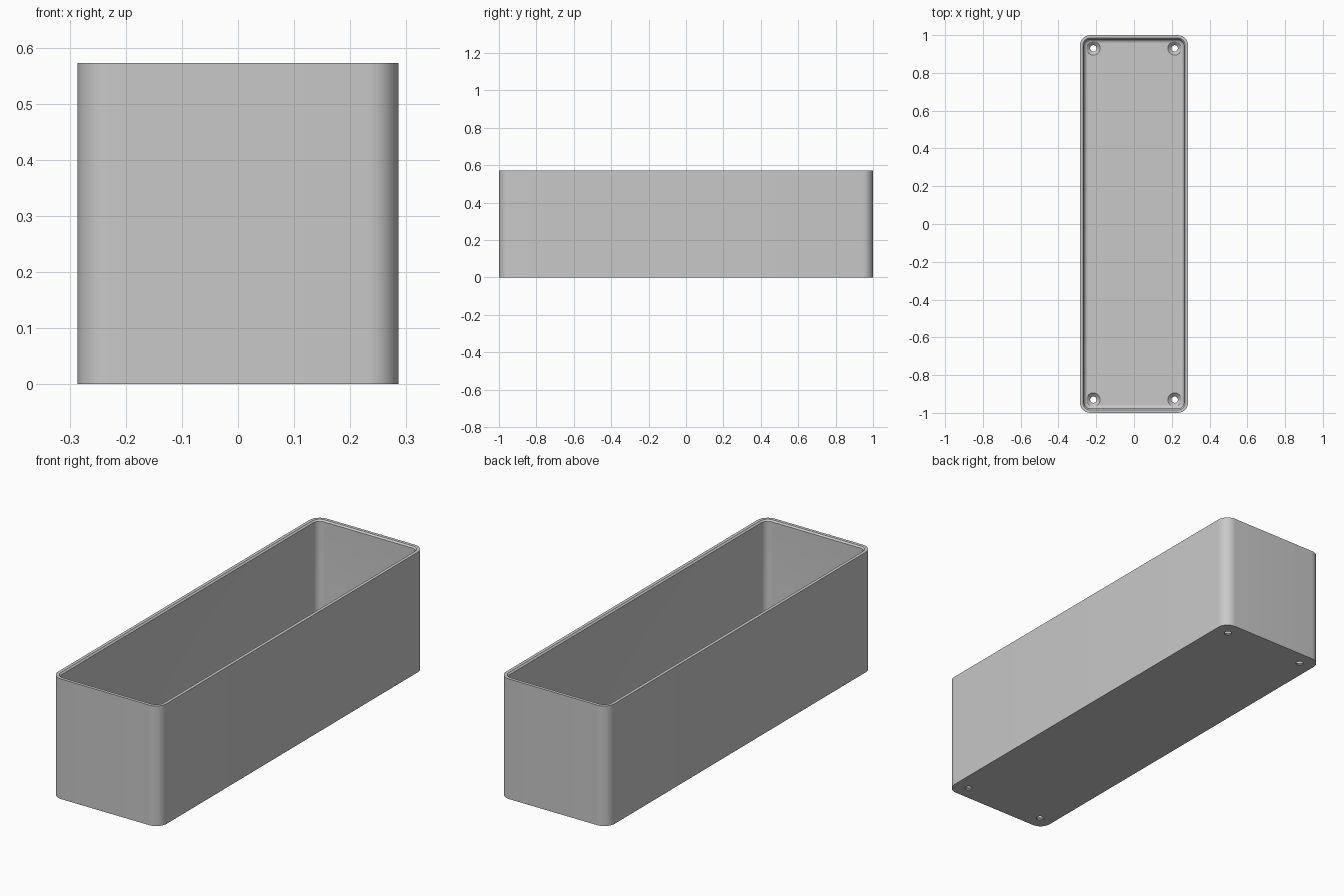
import bpy, bmesh, math

cube = bpy.data.objects.get("Cube")
if cube:
    bpy.data.objects.remove(cube, do_unlink=True)

HALF_X, HALF_Y, HEIGHT = 0.286, 1.0, 0.572
CORNER, WALL, FLOOR, FILLET, LIP = 0.055, 0.022, 0.022, 0.02, 0.007

grey = bpy.data.materials.new("plain grey")
grey.use_nodes = True
colour = (0.58, 0.58, 0.58, 1)
grey.diffuse_color = colour
grey.node_tree.nodes["Principled BSDF"].inputs["Base Color"].default_value = colour


def loft(name, rings):
    """Join rings of points into a closed solid with capped ends."""
    bm = bmesh.new()
    loops = [[bm.verts.new(p) for p in ring] for ring in rings]
    n = len(loops[0])
    for a, b in zip(loops, loops[1:]):
        for i in range(n):
            j = (i + 1) % n
            bm.faces.new((a[i], a[j], b[j], b[i]))
    bm.faces.new(loops[0][::-1])
    bm.faces.new(loops[-1])
    bmesh.ops.recalc_face_normals(bm, faces=bm.faces)
    mesh = bpy.data.meshes.new(name)
    bm.to_mesh(mesh)
    bm.free()
    mesh.materials.append(grey)
    obj = bpy.data.objects.new(name, mesh)
    bpy.context.collection.objects.link(obj)
    return obj


def rounded_rect(inset, z, steps=12):
    radius = max(CORNER - inset, 0.008)
    cx, cy = HALF_X - inset - radius, HALF_Y - inset - radius
    ring = []
    for q, (sx, sy) in enumerate(((1, 1), (-1, 1), (-1, -1), (1, -1))):
        for k in range(steps + 1):
            a = math.pi / 2 * (q + k / steps)
            ring.append((sx * cx + radius * math.cos(a),
                         sy * cy + radius * math.sin(a), z))
    return ring


def circle(x, y, radius, z, n=32):
    return [(x + radius * math.cos(2 * math.pi * i / n),
             y + radius * math.sin(2 * math.pi * i / n), z) for i in range(n)]


# Open box: outer wall, flat rim, chamfered lip, inner wall, rounded floor edge
rings = [rounded_rect(0, 0), rounded_rect(0, HEIGHT),
         rounded_rect(WALL - LIP, HEIGHT), rounded_rect(WALL, HEIGHT - LIP)]
for k in range(9):
    a = math.pi / 2 * k / 8
    rings.append(rounded_rect(WALL + FILLET * (1 - math.cos(a)),
                              FLOOR + FILLET * (1 - math.sin(a))))
box = loft("open_box", rings)

# Countersunk screw holes in the floor corners
cutters = []
for sx in (-1, 1):
    for sy in (-1, 1):
        x, y = sx * 0.215, sy * 0.93
        cutter = loft("screw_hole_cutter", [
            circle(x, y, 0.017, -0.05), circle(x, y, 0.017, 0.004),
            circle(x, y, 0.036, FLOOR), circle(x, y, 0.036, FLOOR + 0.05)])
        cutter.hide_render = True
        cutters.append(cutter)
        mod = box.modifiers.new("screw_hole", 'BOOLEAN')
        mod.operation, mod.solver, mod.object = 'DIFFERENCE', 'EXACT', cutter

bpy.ops.object.select_all(action='DESELECT')
box.select_set(True)
bpy.context.view_layer.objects.active = box
for mod in list(box.modifiers):
    bpy.ops.object.modifier_apply(modifier=mod.name)
for cutter in cutters:
    bpy.data.objects.remove(cutter, do_unlink=True)
bpy.ops.object.shade_smooth_by_angle(angle=math.radians(30))
